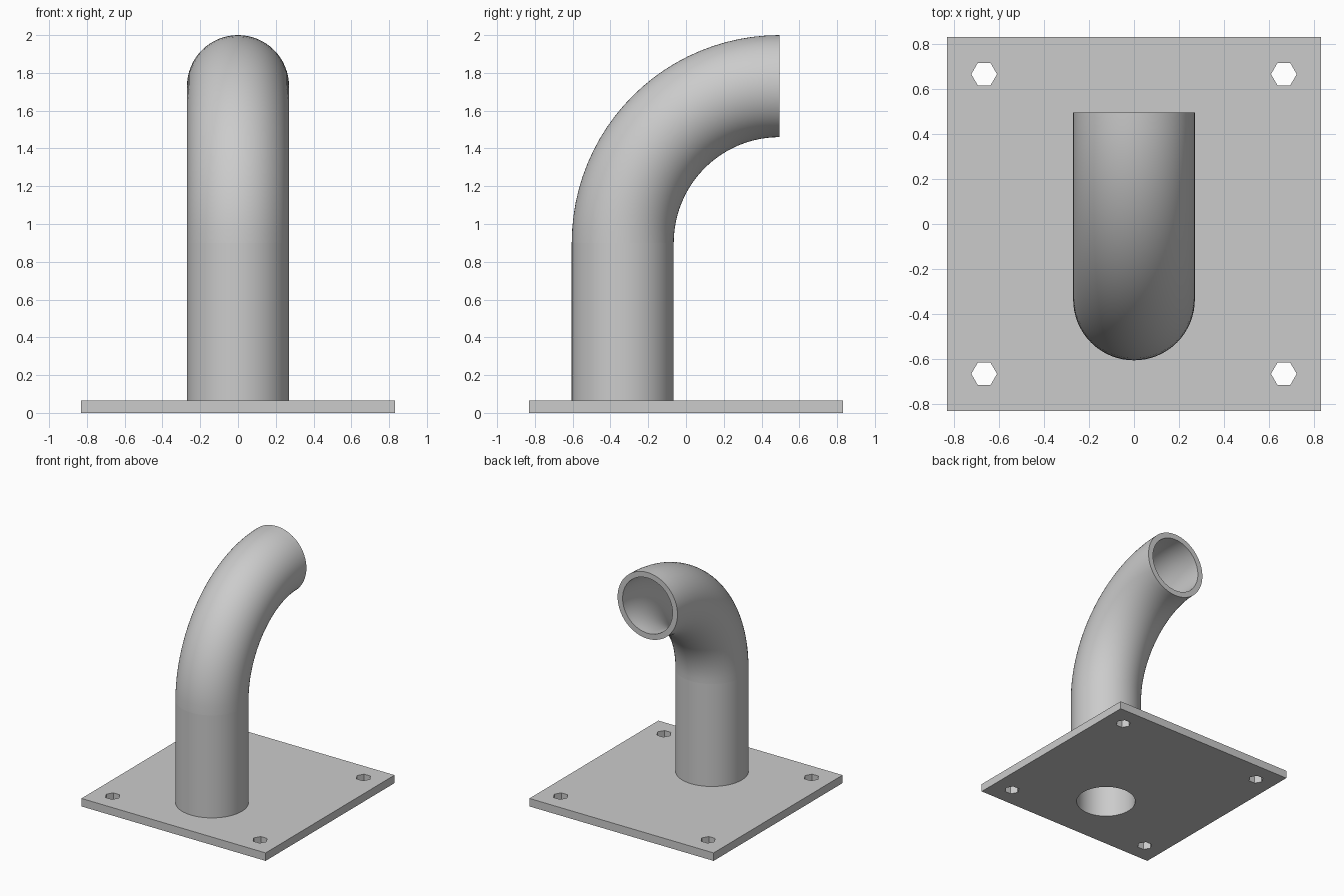
import bpy
import bmesh
from math import cos, sin, pi
from mathutils import Matrix

cube = bpy.data.objects.get("Cube")
if cube:
    bpy.data.objects.remove(cube)

SEGMENTS = 64
OUTER, INNER = 0.27, 0.225      # pipe radii
PIPE_Y = -0.335                 # pipe centre on the plate
BEND_Y, BEND_Z = 0.495, 0.9     # centre of the bend
THICK, HALF = 0.065, 0.83       # plate thickness and half width
BOLT = 0.665                    # bolt hole offset

steel = bpy.data.materials.new("grey steel")
colour = (0.6, 0.6, 0.6, 1)
steel.use_nodes = True
steel.diffuse_color = colour
steel.node_tree.nodes["Principled BSDF"].inputs["Base Color"].default_value = colour


def circle(radius, count, x=0, y=0, start=0):
    steps = [start + 2 * pi * i / count for i in range(count)]
    return [(x + radius * cos(a), y + radius * sin(a), 0) for a in steps]


def add_object(name, bm):
    mesh = bpy.data.meshes.new(name)
    bm.to_mesh(mesh)
    bm.free()
    mesh.materials.append(steel)
    obj = bpy.data.objects.new(name, mesh)
    bpy.context.collection.objects.link(obj)
    bpy.ops.object.select_all(action="DESELECT")
    obj.select_set(True)
    bpy.context.view_layer.objects.active = obj
    return obj


def tube(name, frames):
    """Hollow pipe swept through a list of section matrices."""
    bm = bmesh.new()
    sections = [[[bm.verts.new(m @ Matrix.Translation(p).translation)
                  for p in circle(r, SEGMENTS)] for r in (OUTER, INNER)]
                for m in frames]

    def bridge(a, b):
        for i in range(SEGMENTS):
            j = (i + 1) % SEGMENTS
            bm.faces.new((a[i], a[j], b[j], b[i]))

    for low, high in zip(sections, sections[1:]):
        bridge(low[0], high[0])
        bridge(high[1], low[1])
    bridge(sections[0][1], sections[0][0])
    bridge(sections[-1][0], sections[-1][1])
    bmesh.ops.recalc_face_normals(bm, faces=bm.faces)
    add_object(name, bm)
    bpy.ops.object.shade_smooth_by_angle(angle=pi / 6)


# Base plate: square outline with pipe bore and four hexagonal bolt holes
bm = bmesh.new()
outlines = [circle(HALF * 2 ** 0.5, 4, start=pi / 4),
            circle(INNER, SEGMENTS, y=PIPE_Y)]
outlines += [circle(0.057, 6, x, y) for x in (-BOLT, BOLT) for y in (-BOLT, BOLT)]
for outline in outlines:
    verts = [bm.verts.new(p) for p in outline]
    for a, b in zip(verts, verts[1:] + verts[:1]):
        bm.edges.new((a, b))
bmesh.ops.triangle_fill(bm, use_beauty=True, edges=bm.edges[:], normal=(0, 0, 1))
plate = add_object("base_plate", bm)
plate.location.z = THICK / 2
solid = plate.modifiers.new("thickness", "SOLIDIFY")
solid.thickness = THICK
solid.offset = 0
bpy.ops.object.modifier_apply(modifier=solid.name)
bpy.ops.object.shade_smooth_by_angle(angle=pi / 6)

# Upright pipe
tube("upright_pipe", [Matrix.Translation((0, PIPE_Y, z)) for z in (THICK, BEND_Z)])

# Quarter-turn bend, opening to the back
STEPS = 24
centre = Matrix.Translation((0, BEND_Y, BEND_Z))
arm = Matrix.Translation((0, PIPE_Y - BEND_Y, 0))
tube("pipe_bend", [centre @ Matrix.Rotation(-pi / 2 * i / STEPS, 4, "X") @ arm
                   for i in range(STEPS + 1)])
